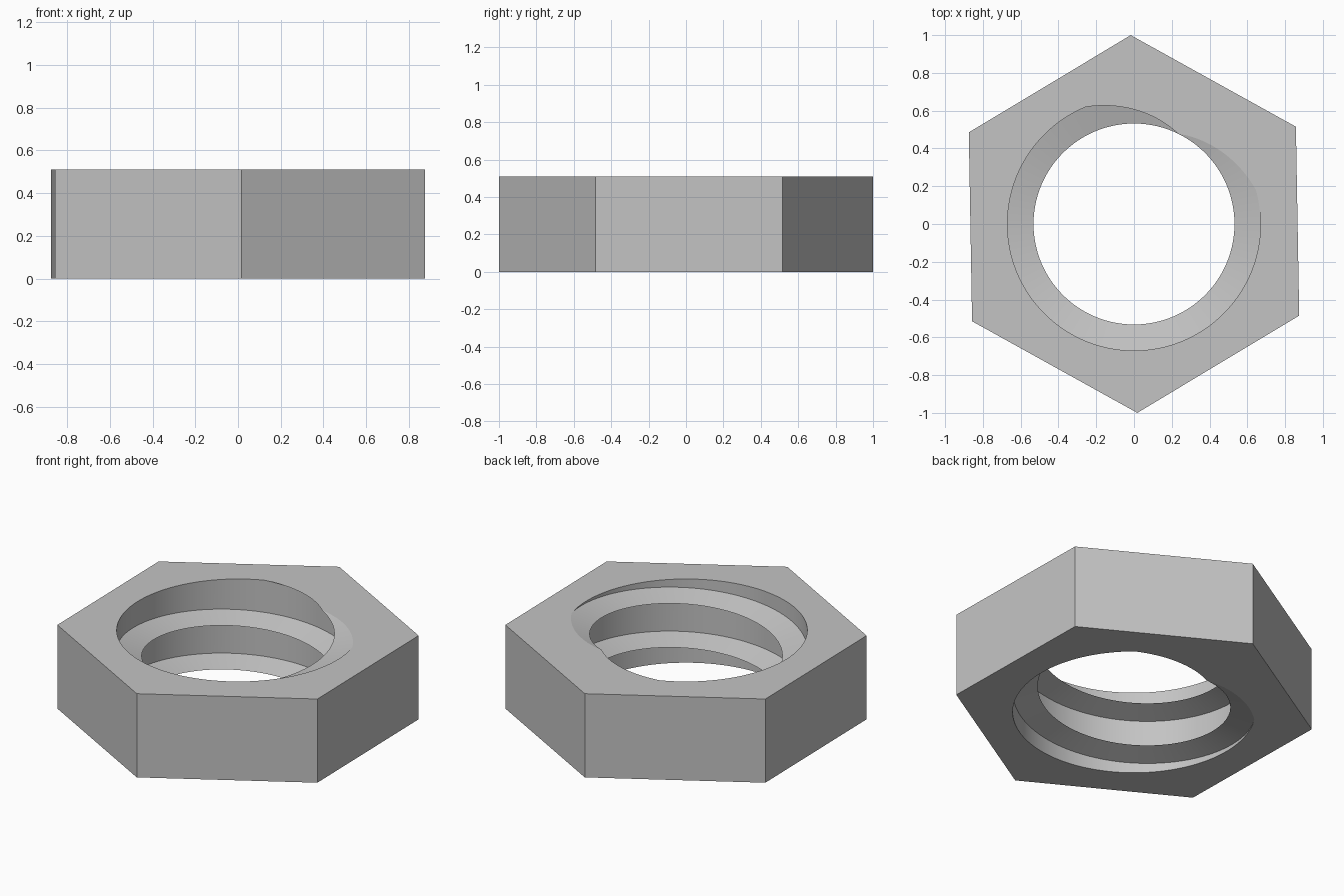
import bpy, bmesh, math

cube = bpy.data.objects.get("Cube")
if cube:
    bpy.data.objects.remove(cube, do_unlink=True)

HEIGHT = 0.51
ROOT_R, CREST_R = 0.67, 0.532
PITCH, FLANK = 0.268, 0.036
CREST_ANGLE = math.radians(64)   # where the ridge meets the top face
HEX_TURN = math.radians(31)
SEGMENTS = 144


def polar(r, angle, z):
    return (r * math.cos(angle), r * math.sin(angle), z)


bm = bmesh.new()

# Threaded bore: sharp right-handed ridges with straight walls between them
profile = [(CREST_R, 0), (ROOT_R, FLANK), (ROOT_R, PITCH - FLANK)]
columns = []
for i in range(SEGMENTS):
    turn = i / SEGMENTS
    angle = CREST_ANGLE + turn * math.tau
    columns.append([
        bm.verts.new(polar(r, angle, HEIGHT + (turn + k) * PITCH + dz))
        for k in range(-4, 3) for r, dz in profile])

step = len(profile)
for i, col in enumerate(columns):
    # the last column joins the first one a full pitch higher
    nxt = columns[i + 1] if i + 1 < SEGMENTS else columns[0][step:]
    for j in range(min(len(col), len(nxt)) - 1):
        bm.faces.new((col[j], col[j + 1], nxt[j + 1], nxt[j]))

# Trim the bore level with both ends of the nut
for z, normal in ((0, (0, 0, -1)), (HEIGHT, (0, 0, 1))):
    bmesh.ops.bisect_plane(bm, geom=bm.verts[:] + bm.edges[:] + bm.faces[:],
                           dist=1e-6, plane_co=(0, 0, z), plane_no=normal,
                           clear_outer=True)
bmesh.ops.remove_doubles(bm, verts=bm.verts[:], dist=1e-5)
bore_faces = set(bm.faces)
rims = [[e for e in bm.edges if e.is_boundary
         and all(abs(v.co.z - z) < 1e-4 for v in e.verts)] for z in (0, HEIGHT)]

# Six outer sides
rings = [[bm.verts.new(polar(1, HEX_TURN + n * math.tau / 6, z)) for n in range(6)]
         for z in (0, HEIGHT)]
low, high = rings
for n in range(6):
    m = (n + 1) % 6
    bm.faces.new((low[n], low[m], high[m], high[n]))

# Flat end faces between the hexagon and the bore rim
for ring, rim, side in zip(rings, rims, (-1, 1)):
    outline = [bm.edges.get((ring[n], ring[(n + 1) % 6])) for n in range(6)]
    bmesh.ops.triangle_fill(bm, edges=rim + outline, use_beauty=True,
                            normal=(0, 0, side))

bmesh.ops.recalc_face_normals(bm, faces=bm.faces[:])
for face in bm.faces:
    face.smooth = face in bore_faces

mesh = bpy.data.meshes.new("hex_nut")
bm.to_mesh(mesh)
bm.free()
nut = bpy.data.objects.new("hex_nut", mesh)
bpy.context.collection.objects.link(nut)

# Plain grey metal
grey = bpy.data.materials.new("light_grey")
grey.use_nodes = True
colour = (0.55, 0.55, 0.55, 1)
grey.diffuse_color = colour
grey.node_tree.nodes["Principled BSDF"].inputs["Base Color"].default_value = colour
mesh.materials.append(grey)

# Smooth around the bore, crisp at ridges and rims
bpy.ops.object.select_all(action="DESELECT")
nut.select_set(True)
bpy.context.view_layer.objects.active = nut
bpy.ops.object.shade_smooth_by_angle(angle=math.radians(10))
